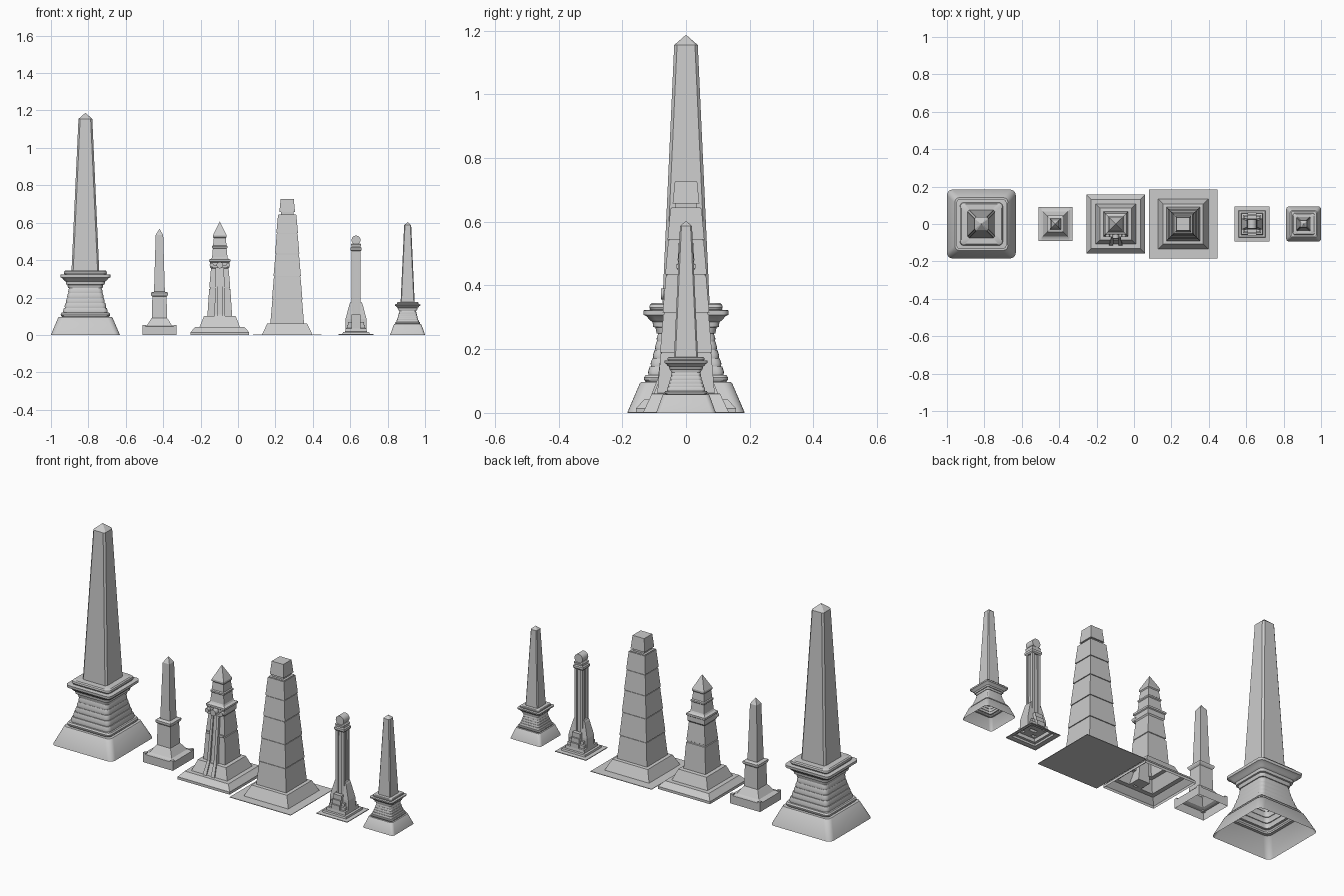
import bpy, bmesh, math

if "Cube" in bpy.data.objects:
    bpy.data.objects.remove(bpy.data.objects["Cube"])

def finish(name, bm, smooth=False):
    me = bpy.data.meshes.new(name)
    bm.to_mesh(me)
    bm.free()
    ob = bpy.data.objects.new(name, me)
    bpy.context.collection.objects.link(ob)
    if smooth:
        bpy.ops.object.select_all(action='DESELECT')
        bpy.context.view_layer.objects.active = ob
        ob.select_set(True)
        bpy.ops.object.shade_smooth_by_angle(angle=math.radians(35))
    return ob

def loft(name, cx, rings, r=0.0, seg=0, s=1.0, bottom=False, top=False, smooth=False):
    """Stack of square rings (half width, z); corners rounded by r in seg steps."""
    bm = bmesh.new()
    loops = []
    for hw, z in rings:
        rr = min(r, hw * 0.45)
        loop = []
        for k in range(4):
            a0 = k * math.pi / 2
            sx, sy = [(1, 1), (-1, 1), (-1, -1), (1, -1)][k]
            for j in range(seg + 1):
                a = a0 + (j / seg * math.pi / 2 if seg else 0)
                dx, dy = (math.cos(a) * rr, math.sin(a) * rr) if seg else (sx * rr, sy * rr)
                loop.append(bm.verts.new((cx + s * (sx * (hw - rr) + dx),
                                          s * (sy * (hw - rr) + dy), s * z)))
        loops.append(loop)
    n = len(loops[0])
    for a, b in zip(loops, loops[1:]):
        for i in range(n):
            j = (i + 1) % n
            bm.faces.new((a[i], a[j], b[j], b[i]))
    if bottom:
        bm.faces.new(loops[0][::-1])
    if top:
        bm.faces.new(loops[-1])
    bmesh.ops.remove_doubles(bm, verts=bm.verts, dist=1e-5)
    return finish(name, bm, smooth)

def block(name, *rects):
    """Solid through rectangles (x0, x1, y0, y1, z)."""
    bm = bmesh.new()
    ls = [[bm.verts.new(p) for p in ((x0, y0, z), (x1, y0, z), (x1, y1, z), (x0, y1, z))]
          for x0, x1, y0, y1, z in rects]
    for a, b in zip(ls, ls[1:]):
        for i in range(4):
            j = (i + 1) % 4
            bm.faces.new((a[i], a[j], b[j], b[i]))
    bm.faces.new(ls[0][::-1])
    bm.faces.new(ls[-1])
    return finish(name, bm)

def box(name, cx, cy, hx, hy, z0, z1):
    r = (cx - hx, cx + hx, cy - hy, cy + hy)
    return block(name, r + (z0,), r + (z1,))

def roll(name, x, y, z, rad, depth, n=20):
    """Disc whose axis runs front to back."""
    bm = bmesh.new()
    bmesh.ops.create_cone(bm, cap_ends=True, segments=n, radius1=rad, radius2=rad, depth=depth)
    for v in bm.verts:
        v.co = (v.co.x + x, v.co.z + y, z - v.co.y)
    return finish(name, bm, True)

# Obelisk on a moulded, round-cornered pedestal (large and small version)
def moulded_obelisk(name, cx, s, bt):
    base = [(.184, 0), (.183, .004), (.145, bt - .004), (.141, bt)]
    b = bt + .022
    ped = [(.141, bt), (.126, bt), (.131, bt + .006), (.132, bt + .014), (.127, b), (.115, b)]
    n = 5
    for i in range(n):
        t0, t1 = i / n, (i + 1) / n
        z0, z1 = b + (.25 - b) * t0, b + (.25 - b) * t1
        w = .088 + .03 * (1 - t0) ** 1.4
        ped += [(w, z0), (w + .001, z0 + (z1 - z0) * .4), (w - .004, z1)]
    ped += [(.092, .25), (.096, .268), (.103, .270), (.105, .285), (.115, .292),
            (.122, .302), (.133, .308), (.134, .322), (.112, .324), (.115, .331),
            (.113, .340), (.107, .345), (.073, .345)]
    loft(name + "_base", cx, base, .03, 5, s, smooth=True)
    loft(name + "_pedestal", cx, ped, .022, 4, s, smooth=True)
    loft(name + "_shaft", cx, [(.074, .345), (.037, 1.155)], .009, 1, s)
    loft(name + "_tip", cx, [(.037, 1.155), (0, 1.187)], .009, 1, s)

moulded_obelisk("large_obelisk", -.816, 1.0, .097)
moulded_obelisk("small_obelisk", .907, .508, .114)

# Slim obelisk on a square plinth
X = -.42
loft("slim_plinth", X, [(.09, 0), (.09, .045), (.078, .047), (.066, .052), (.045, .085), (.041, .09)])
for sx in (-1, 1):
    for sy in (-1, 1):
        box("slim_plinth_corner", X + sx * .082, sy * .082, .008, .008, .04, .053)
loft("slim_pedestal", X, [(.041, .09), (.038, .205), (.043, .21), (.046, .216), (.046, .225),
                          (.038, .229), (.029, .231)])
loft("slim_shaft", X, [(.029, .231), (.020, .535), (0, .567)])

# Stepped obelisk with a front pilaster
X = -.0975
loft("stepped_base", X, [(.157, 0), (.157, .014), (.137, .036), (.132, .042), (.108, .042),
                         (.085, .1), (.066, .102)])
loft("stepped_shaft", X, [(.066, .102), (.057, .244), (.053, .246), (.053, .254), (.056, .256),
                          (.047, .355), (.052, .362), (.052, .388), (.057, .392), (.057, .402),
                          (.045, .408), (.041, .415), (.037, .462), (.041, .466), (.041, .474),
                          (.036, .478), (.032, .518), (.036, .523), (.036, .533), (0, .607)])
for sx in (-1, 1):
    def strip(x0, x1, y0, z):
        a, b = sorted((X + sx * x0, X + sx * x1))
        return (a, b, y0, -.04, z)
    block("pilaster_side", strip(.014, .035, -.115, .042), strip(.012, .028, -.088, .11),
          strip(.010, .023, -.058, .36))
    roll("scroll", X + sx * .043, -.055, .373, .011, .03)
    box("shaft_ledge", X + sx * .038, -.055, .014, .008, .244, .256)
block("pilaster_panel", (X - .015, X + .015, -.098, -.04, .042),
      (X - .013, X + .013, -.077, -.04, .11), (X - .011, X + .011, -.052, -.04, .36))
box("pilaster_cap", X, -.055, .04, .014, .358, .37)
roll("medallion", X, -.06, .373, .017, .036, 24)

# Broad obelisk built of courses, on a thin ground slab
X = .263
loft("broad_base", X, [(.184, 0), (.184, .003), (.134, .003), (.107, .06), (.086, .062)], bottom=True)
levels = [.062, .19, .315, .435, .545, .645]
rings = []
for z0, z1 in zip(levels, levels[1:]):
    w = lambda z: .089 - (z - .062) / .583 * .039
    rings += [(w(z0) + .001, z0), (w(z1) - .001, z1 - .004), (w(z1) - .004, z1 - .004), (w(z1) - .004, z1)]
rings += [(.034, .645), (.034, .657), (.042, .657), (.035, .727)]
loft("broad_shaft", X, rings, top=True)

# Narrow column with buttressed foot and rolled top
X = .631
loft("column_steps", X, [(.093, 0), (.093, .004), (.072, .006), (.070, .016), (.058, .017),
                         (.056, .034), (.049, .036), (.049, .052), (.042, .054), (.042, .07),
                         (.02, .07)])
loft("column_core", X, [(.019, .05), (.017, .49)], top=True)
for sx in (-1, 1):
    for sy in (-1, 1):
        box("column_edge", X + sx * .018, sy * .018, .007, .007, .06, .455)
    def fin(x1, hy, z):
        a, b = sorted((X + sx * .02, X + sx * x1))
        return (a, b, -hy, hy, z)
    block("buttress", fin(.056, .03, .034), fin(.056, .03, .085), fin(.035, .02, .165), fin(.03, .02, .175))
    # front and back stepped feet
    for i in range(3):
        box("foot_step", X, sx * .035, .024, .026 - i * .008, .034 + i * .025, .059 + i * .025)
loft("column_capital", X, [(.025, .448), (.030, .454), (.030, .466), (.024, .47), (.027, .484),
                           (.022, .49)], bottom=True, top=True)
roll("column_roll", X, 0, .507, .024, .05, 24)
